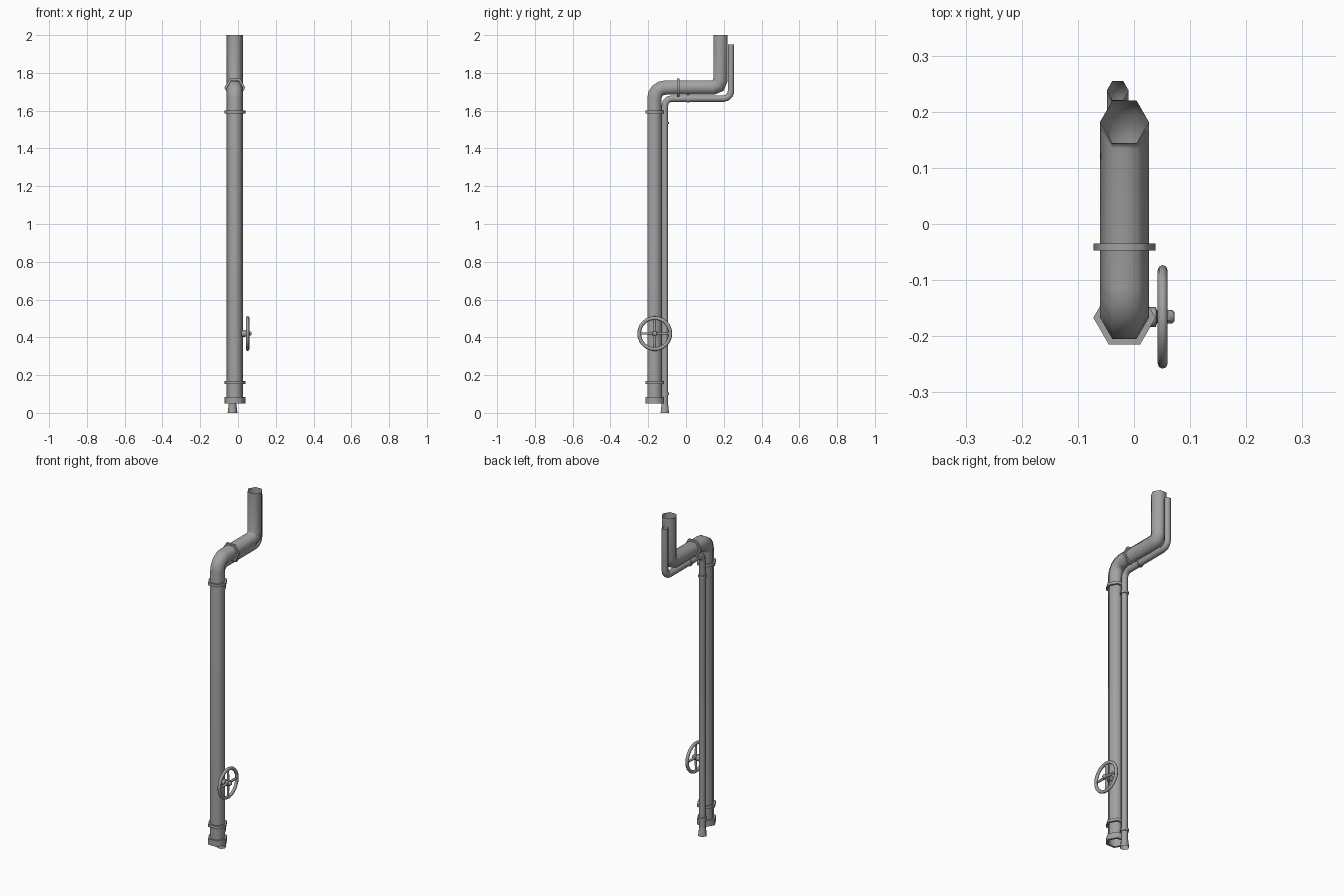
import bpy
import bmesh
from math import cos, sin, pi, radians
from mathutils import Vector, Matrix

cube = bpy.data.objects.get("Cube")
if cube:
    bpy.data.objects.remove(cube, do_unlink=True)

grey = bpy.data.materials.new("grey metal")
grey.use_nodes = True
colour = (0.36, 0.36, 0.36, 1)
grey.diffuse_color = colour
grey.node_tree.nodes["Principled BSDF"].inputs["Base Color"].default_value = colour

X, Y, Z = Vector((1, 0, 0)), Vector((0, 1, 0)), Vector((0, 0, 1))


def skin(name, rings, loop=False, caps=False, angle=65):
    """Bridge rings of points into a surface."""
    bm = bmesh.new()
    rows = [[bm.verts.new(p) for p in ring] for ring in rings]
    n = len(rows[0])
    for a, b in zip(rows, rows[1:] + (rows[:1] if loop else [])):
        for i in range(n):
            j = (i + 1) % n
            bm.faces.new((a[i], a[j], b[j], b[i]))
    if caps:
        bm.faces.new(rows[0])
        bm.faces.new(rows[-1])
    bmesh.ops.recalc_face_normals(bm, faces=bm.faces)
    mesh = bpy.data.meshes.new(name)
    bm.to_mesh(mesh)
    bm.free()
    mesh.materials.append(grey)
    obj = bpy.data.objects.new(name, mesh)
    bpy.context.collection.objects.link(obj)
    bpy.ops.object.select_all(action="DESELECT")
    obj.select_set(True)
    bpy.context.view_layer.objects.active = obj
    bpy.ops.object.shade_smooth_by_angle(angle=radians(angle))
    return obj


def pipe(name, x, path, radius, sides=6):
    """Open tube swept along a path of (y, z) points with mitred bends."""
    pts = [Vector((x, y, z)) for y, z in path]
    rings = []
    for i, p in enumerate(pts):
        before = (p - pts[i - 1]).normalized() if i else None
        after = (pts[i + 1] - p).normalized() if i < len(pts) - 1 else None
        before, after = before or after, after or before
        tangent = (before + after).normalized()
        side = X.cross(tangent) / tangent.dot(before)
        rings.append([p + radius * (X * cos(a) + side * sin(a))
                      for a in (2 * pi * k / sides for k in range(sides))])
    return skin(name, rings)


def arc(cy, cz, r, start, end, steps):
    angles = [radians(start + (end - start) * k / steps) for k in range(steps + 1)]
    return [(cy + r * cos(a), cz + r * sin(a)) for a in angles]


def lathe(name, centre, axis, profile, sides=6, **options):
    """Turn a (radius, height) profile about an axis through centre."""
    u = Y if axis is X else X
    v = axis.cross(u)
    rings = [[Vector(centre) + axis * h + r * (u * cos(a) + v * sin(a))
              for a in (2 * pi * k / sides for k in range(sides))]
             for r, h in profile]
    return skin(name, rings, **options)


def collar(name, centre, axis, inner, outer, thick):
    h = thick / 2
    lathe(name, centre, axis,
          [(inner, -h), (outer, -h), (outer, h), (inner, h)], loop=True)


# Main pipe
mx, my, mz, mr = -0.017, -0.167, 1.722, 0.0435
pipe("main_pipe", mx,
     [(my, 0.055)] + arc(-0.11, 1.665, 0.057, 180, 90, 4)
     + arc(0.142, 1.762, 0.04, -90, 0, 2) + [(0.182, 2.0)], mr)
collar("main_bottom_flange", (mx, my, 0.067), Z, 0.042, 0.0555, 0.035)
collar("main_lower_collar", (mx, my, 0.162), Z, 0.042, 0.0555, 0.016)
collar("main_upper_collar", (mx, my, 1.592), Z, 0.042, 0.0555, 0.016)
collar("main_cross_collar", (mx, -0.041, mz), Y, 0.042, 0.0555, 0.012)

# Thin pipe behind the main one
tx, ty, tz, tr = -0.029, -0.112, 1.664, 0.0195
pipe("thin_pipe", tx,
     [(ty, 0.05)] + arc(-0.075, 1.627, 0.037, 180, 90, 3)
     + arc(0.2, 1.702, 0.038, -90, 0, 3) + [(0.238, 1.95)], tr)
lathe("thin_pipe_foot", (tx, ty, 0), Z, [(0.026, 0), (0.0195, 0.05)])
collar("thin_lower_collar", (tx, ty, 0.102), Z, 0.018, 0.025, 0.014)
collar("thin_upper_collar", (tx, ty, 1.535), Z, 0.018, 0.025, 0.012)
collar("thin_cross_collar", (tx, 0.012, tz), Y, 0.018, 0.025, 0.012)

# Valve handwheel
hub = Vector((0.051, -0.1655, 0.42))
lathe("handwheel_rim", hub, X,
      [(0.0825 + 0.01 * cos(a), 0.009 * sin(a))
       for a in (2 * pi * k / 8 for k in range(8))], sides=24, loop=True)
lathe("valve_stem", hub, X,
      [(0.018, -0.04), (0.018, -0.012), (0.011, -0.01), (0.011, 0.006)],
      sides=8, caps=True, angle=50)
lathe("handwheel_hub", hub, X, [(0.017, -0.008), (0.017, 0.008)],
      sides=10, caps=True, angle=50)
lathe("hub_nut", hub, X, [(0.012, 0.006), (0.012, 0.017), (0.008, 0.021)],
      sides=6, caps=True, angle=50)
for k in range(4):
    spoke = lathe("handwheel_spoke", (0, 0, 0), Z,
                  [(0.008, 0.01), (0.006, 0.08)], caps=True)
    spoke.data.transform(Matrix.Translation(hub) @ Matrix.Rotation(k * pi / 2, 4, "X"))
